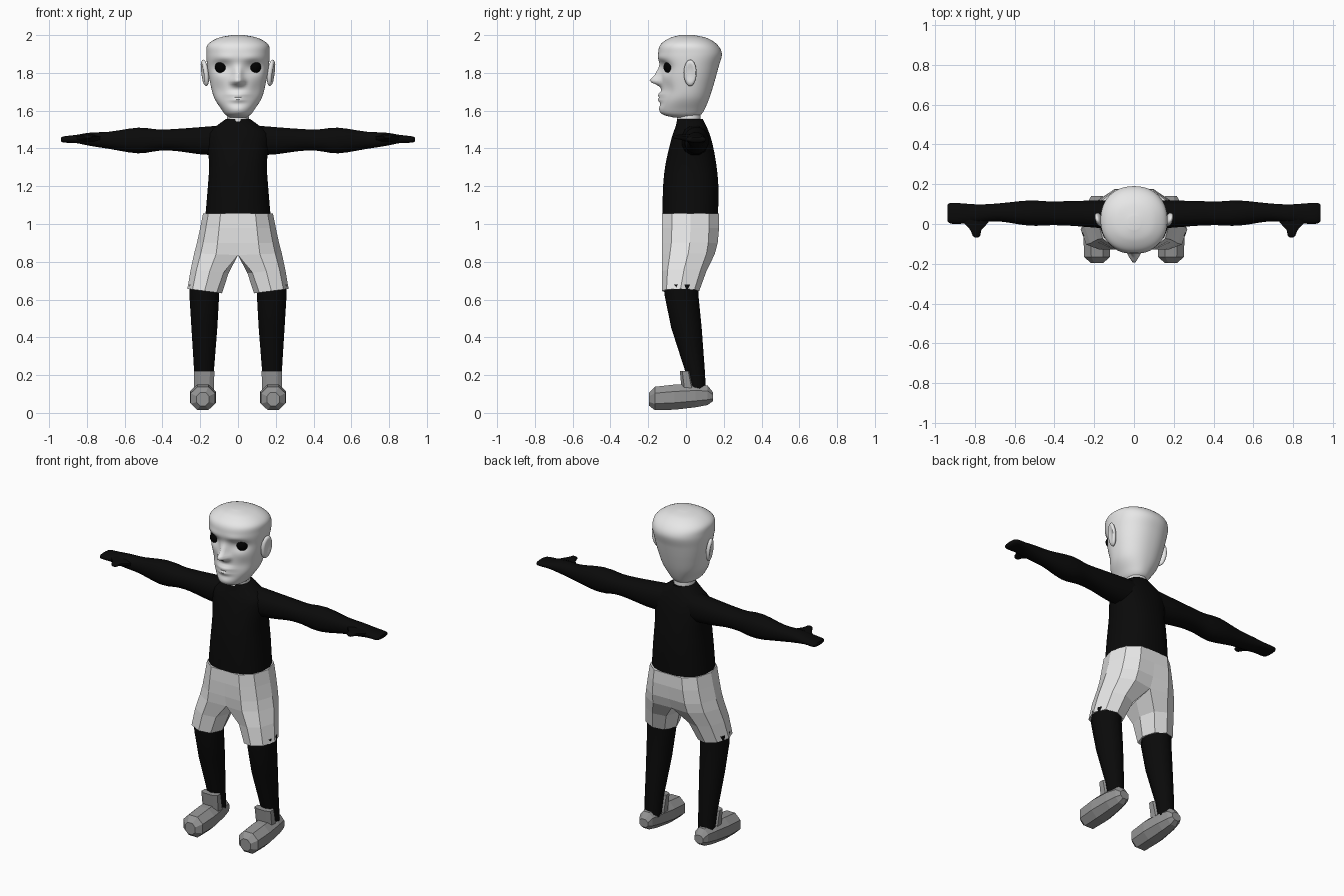
import bpy, bmesh, math

if "Cube" in bpy.data.objects:
    bpy.data.objects.remove(bpy.data.objects["Cube"], do_unlink=True)


def material(name, value):
    m = bpy.data.materials.new(name)
    m.use_nodes = True
    m.diffuse_color = (value, value, value, 1)
    bsdf = m.node_tree.nodes["Principled BSDF"]
    bsdf.inputs["Base Color"].default_value = m.diffuse_color
    bsdf.inputs["Roughness"].default_value = 0.8
    return m


PALE = material("pale grey", 0.8)
SHOE = material("shoe grey", 0.3)
BLACK = material("black cloth", 0.003)
EYE = material("eye black", 0.0)


def finish(name, bm, mat, smooth=None, mirror=False):
    bmesh.ops.recalc_face_normals(bm, faces=bm.faces)
    mesh = bpy.data.meshes.new(name)
    bm.to_mesh(mesh)
    bm.free()
    mesh.materials.append(mat)
    ob = bpy.data.objects.new(name, mesh)
    bpy.context.collection.objects.link(ob)
    if smooth:
        bpy.ops.object.select_all(action="DESELECT")
        ob.select_set(True)
        bpy.context.view_layer.objects.active = ob
        bpy.ops.object.shade_smooth_by_angle(angle=math.radians(smooth))
    if mirror:
        ob.modifiers.new("Mirror", "MIRROR")
    return ob


def refine(rows, steps):
    """Smooth curve through rows of numbers."""
    out = []
    for i in range(len(rows) - 1):
        quad = [rows[max(i - 1, 0)], rows[i], rows[i + 1], rows[min(i + 2, len(rows) - 1)]]
        for s in range(steps):
            t = s / steps
            out.append([b + t / 2 * (c - a + t * (2 * a - 5 * b + 4 * c - d + t * (3 * (b - c) + d - a)))
                        for a, b, c, d in zip(*quad)])
    return out + [rows[-1]]


def oval(n, power=2.0):
    """Unit closed outline, squarer as power grows."""
    pts = []
    for i in range(n):
        a = math.tau * (i + 0.5) / n
        c, s = math.cos(a), math.sin(a)
        pts.append((math.copysign(abs(c) ** (2 / power), c), math.copysign(abs(s) ** (2 / power), s)))
    return pts


def skin(rings):
    """Bridge rings of points and close both ends."""
    bm = bmesh.new()
    vs = [[bm.verts.new(p) for p in r] for r in rings]
    n = len(vs[0])
    for a, b in zip(vs, vs[1:]):
        for i in range(n):
            j = (i + 1) % n
            bm.faces.new((a[i], a[j], b[j], b[i]))
    bm.faces.new(vs[0])
    bm.faces.new(vs[-1])
    return bm


def loft(rows, axis, outline):
    """Rows: position on axis, then low/high limits on the two other axes."""
    rings = []
    for p, u0, u1, v0, v1 in rows:
        ring = []
        for cu, cv in outline:
            co = [(u0 + u1) / 2 + cu * (u1 - u0) / 2, (v0 + v1) / 2 + cv * (v1 - v0) / 2]
            co.insert(axis, p)
            ring.append(co)
        rings.append(ring)
    return skin(rings)


X, Y, Z = 0, 1, 2

# Head: height, half width, front, back
head_rows = [
    (1.565, .045, -.07, .05), (1.58, .068, -.12, .08), (1.61, .09, -.135, .1),
    (1.67, .127, -.13, .125), (1.75, .148, -.13, .15), (1.83, .162, -.137, .172),
    (1.9, .168, -.147, .19), (1.95, .16, -.135, .165), (1.985, .105, -.085, .11),
    (2.0, .03, -.03, .04)]
bm = loft([(z, -w, w, f, b) for z, w, f, b in refine(head_rows, 7)], Z, oval(96, 2.2))
# Face relief: side offset, height, spread across, spread up, forward push
relief = [
    (0, 1.757, .02, .016, .048), (0, 1.79, .016, .028, .03), (.026, 1.752, .011, .011, .014),
    (.085, 1.83, .034, .024, -.024), (.07, 1.878, .04, .014, .007),
    (0, 1.685, .036, .009, .02), (0, 1.658, .03, .009, .019),
    (0, 1.605, .035, .018, .008), (.1, 1.71, .025, .03, -.01)]
for v in bm.verts:
    if v.co.y < 0.02:
        push = 0
        for x, z, sx, sz, d in relief:
            for px in {x, -x}:
                push += d * math.exp(-((v.co.x - px) / sx) ** 2 / 2 - ((v.co.z - z) / sz) ** 2 / 2)
        v.co.y -= push * min(1, (0.02 - v.co.y) / 0.06)
finish("head", bm, PALE, 50)

# Eyes
bm = bmesh.new()
bmesh.ops.create_uvsphere(bm, u_segments=20, v_segments=12, radius=.032)
bmesh.ops.translate(bm, verts=bm.verts, vec=(.09, -.087, 1.83))
finish("eyes", bm, EYE, 60, True)

# Ears with a hollow in the outer side
bm = bmesh.new()
bmesh.ops.create_uvsphere(bm, u_segments=20, v_segments=14, radius=1)
for v in bm.verts:
    x, y, z = v.co
    if x > 0:
        x -= 0.7 * max(0, 1 - (y * y + z * z) / 0.6)
    v.co = (.176 + .02 * x + .008 * z + .008 * y, .022 + .034 * y, 1.8 + .07 * z)
finish("ears", bm, PALE, 60, True)

# Neck
finish("neck", loft([(1.5, -.06, .06, -.05, .08), (1.64, -.056, .056, -.05, .075)], Z, oval(16)), PALE, 50)

# Jumper body: height, half width, front, back
body_rows = [
    (1.05, .175, -.127, .172), (1.2, .162, -.124, .174), (1.32, .155, -.11, .162),
    (1.42, .165, -.087, .143), (1.48, .16, -.07, .125), (1.52, .115, -.055, .108),
    (1.555, .066, -.048, .09)]
finish("jumper_body", loft([(z, -w, w, f, b) for z, w, f, b in refine(body_rows, 2)], Z, oval(16, 2.4)),
       BLACK, 50)

# Sleeves and hands
arm_rows = [
    (.08, -.03, .12, 1.36, 1.525), (.2, -.02, .12, 1.367, 1.515), (.33, -.01, .117, 1.385, 1.505),
    (.42, -.008, .115, 1.386, 1.502), (.53, -.01, .12, 1.372, 1.512), (.68, .012, .105, 1.396, 1.49),
    (.78, .005, .1, 1.412, 1.485), (.86, 0, .105, 1.428, 1.472), (.92, 0, .108, 1.43, 1.465),
    (.938, .012, .098, 1.437, 1.458)]
finish("arms", loft(refine(arm_rows, 3), X, oval(12, 2.3)), BLACK, 60, True)
thumb_rows = [
    (.04, .7, .89, 1.43, 1.475), (0, .735, .855, 1.435, 1.475),
    (-.03, .765, .825, 1.445, 1.475), (-.06, .772, .812, 1.45, 1.472), (-.068, .782, .802, 1.455, 1.467)]
finish("thumbs", loft(thumb_rows, Y, oval(8)), BLACK, 60, True)

# Shorts: half outline blends from flat-sided waist to round leg
waist = [(-1, -1), (0, -1), (.7, -.65), (1, 0), (.7, .65), (0, 1), (-1, 1), (-1, 0)]
leg = [(-.7, -.75), (0, -1), (.7, -.75), (1, 0), (.7, .75), (0, 1), (-.7, .75), (-1, 0)]
shorts_rows = [
    (1.055, 0, .185, -.126, .174, 0), (.98, 0, .2, -.128, .175, 0), (.9, 0, .217, -.128, .168, .1),
    (.84, 0, .232, -.128, .152, .4), (.75, .05, .25, -.128, .108, .9), (.645, .085, .268, -.128, .07, 1)]
rings = []
for z, x0, x1, y0, y1, t in shorts_rows:
    ring = []
    for (ax, ay), (bx, by) in zip(waist, leg):
        u, w = ax + (bx - ax) * t, ay + (by - ay) * t
        if x0 == 0 and ax == -1:
            u = -1
        slant = .012 * u * t
        ring.append(((x0 + x1) / 2 + u * (x1 - x0) / 2, (y0 + y1) / 2 + w * (y1 - y0) / 2, z + slant))
    rings.append(ring)
bm = skin(rings)
seam = [f for f in bm.faces if all(abs(v.co.x) < 1e-4 for v in f.verts)]
bmesh.ops.delete(bm, geom=seam, context="FACES")
finish("shorts", bm, PALE, None, True)

# Stockinged lower legs
shin_rows = [
    (.68, .095, .262, -.115, .068), (.62, .096, .261, -.113, .066), (.45, .106, .25, -.078, .083),
    (.22, .125, .235, -.004, .1), (.11, .13, .23, .018, .106)]
finish("lower_legs", loft(shin_rows, Z, oval(10)), BLACK, 50, True)

# Shoes and the tongue at the front of each ankle
shoe_rows = [
    (-.195, .15, .222, .035, .11), (-.165, .117, .255, .01, .143), (-.06, .112, .26, .012, .155),
    (.05, .125, .248, .025, .157), (.115, .14, .232, .038, .148), (.142, .155, .217, .06, .112)]
finish("shoes", loft(shoe_rows, Y, oval(8, 2.2)), SHOE, None, True)
tongue_rows = [(.12, .125, .235, -.025, .05), (.222, .122, .236, -.034, .025)]
finish("shoe_tongues", loft(tongue_rows, Z, oval(8, 3)), SHOE, None, True)
